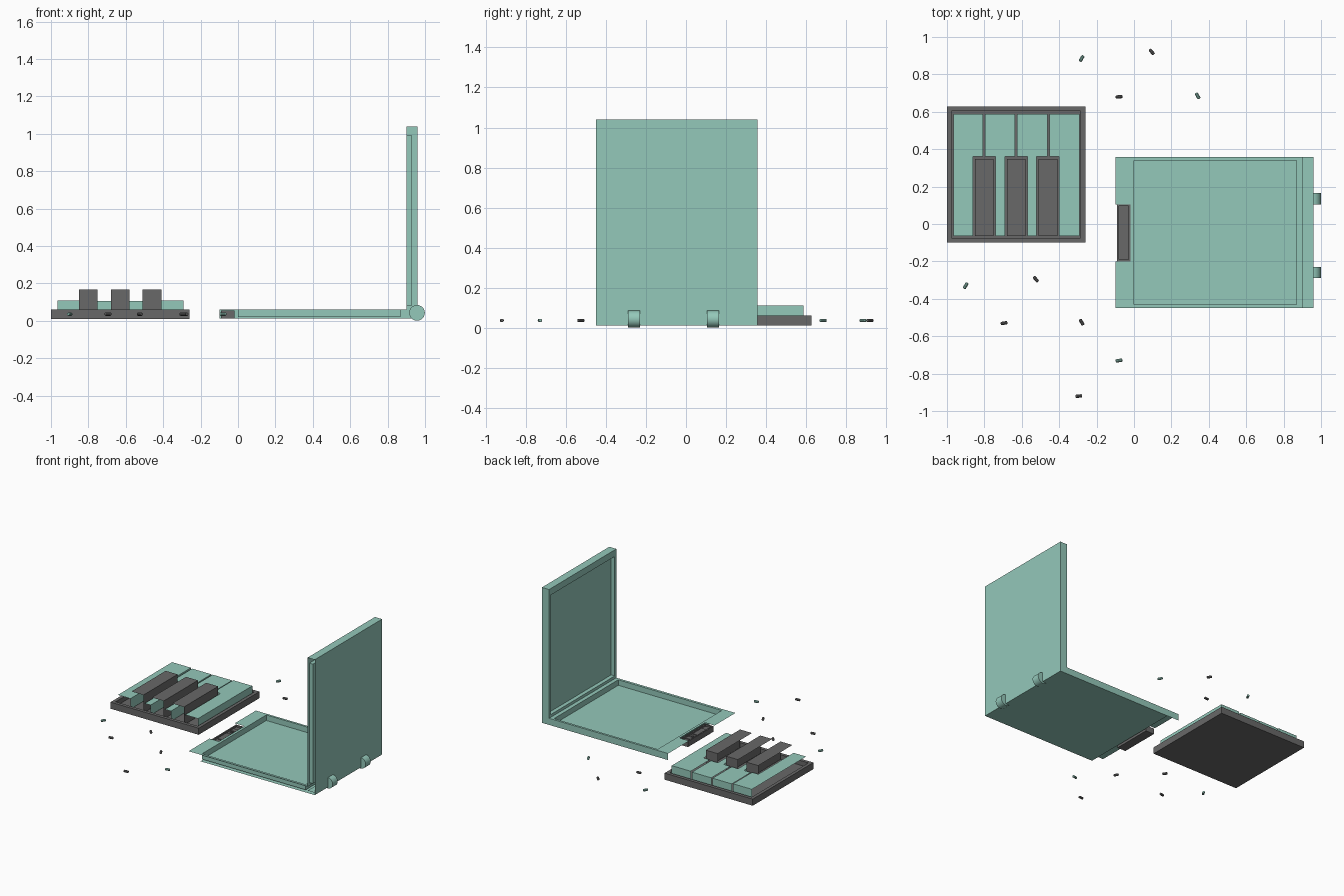
import bpy, bmesh, math
from mathutils import Matrix, Vector

cube = bpy.data.objects.get("Cube")
if cube:
    bpy.data.objects.remove(cube, do_unlink=True)


def material(name, rgb):
    m = bpy.data.materials.new(name)
    m.use_nodes = True
    m.diffuse_color = (*rgb, 1)
    m.node_tree.nodes["Principled BSDF"].inputs["Base Color"].default_value = (*rgb, 1)
    return m


GREEN = material("mint green", (0.296, 0.578, 0.491))
GREY = material("dark grey", (0.14, 0.14, 0.14))


def finish(name, bm, mat):
    mesh = bpy.data.meshes.new(name)
    bm.to_mesh(mesh)
    bm.free()
    mesh.materials.append(mat)
    obj = bpy.data.objects.new(name, mesh)
    bpy.context.collection.objects.link(obj)
    return obj


def box_faces(bm, lo, hi, sides="+x-x+y-y+z-z", inward=False, front_drop=0):
    """Add the chosen sides of a box; inward turns them into a cavity."""
    for i in range(0, len(sides), 2):
        sign, axis = sides[i], "xyz".index(sides[i + 1])
        u, v = (axis + 1) % 3, (axis + 2) % 3
        pts = []
        for a, b in ((lo, lo), (hi, lo), (hi, hi), (lo, hi)):
            p = Vector()
            p[axis] = (hi if sign == "+" else lo)[axis]
            p[u], p[v] = a[u], b[v]
            if p.z == hi[2] and p.y == lo[1]:
                p.z -= front_drop
            pts.append(p)
        if (sign == "-") != inward:
            pts.reverse()
        bm.faces.new([bm.verts.new(p) for p in pts])


def sheet_box(name, mat, lo, hi, sides="+x-x+y-y+z-z", **kw):
    bm = bmesh.new()
    box_faces(bm, lo, hi, sides, **kw)
    return finish(name, bm, mat)


# Case base: open shell with a recessed compartment
Y0, Y1 = -0.45, 0.357
bm = bmesh.new()
box_faces(bm, (-0.1, Y0, 0.012), (0.96, Y1, 0.062), "+y")
box_faces(bm, (0, Y0, 0.012), (0.96, Y1, 0.035), "-z+x")
box_faces(bm, (0, -0.43, 0.02), (0.87, 0.34, 0.062), "+x-x+y-y-z", inward=True)
for lo, hi in (((0, Y0), (0.9, -0.43)), ((0, 0.34), (0.9, Y1)), ((0.87, -0.43), (0.9, 0.34)),
               ((-0.1, Y0), (0, -0.2)), ((-0.1, 0.105), (0, Y1)), ((-0.02, -0.2), (0, 0.105))):
    box_faces(bm, (*lo, 0.06), (*hi, 0.062), "+z")
box_faces(bm, (0.9, Y0, 0.02), (0.96, Y1, 0.03), "+z")
finish("case_base", bm, GREEN)

# Case lid: upright shell with a shallow compartment
bm = bmesh.new()
box_faces(bm, (0.9, Y0, 0.035), (0.96, Y1, 1.04), "+x+y+z")
box_faces(bm, (0.9, -0.43, 0.083), (0.93, 0.34, 0.99), "+x+y-y+z-z", inward=True)
for lo, hi in (((Y0, 0.06), (-0.43, 1.04)), ((0.34, 0.06), (Y1, 1.04)),
               ((-0.43, 0.06), (0.34, 0.083)), ((-0.43, 0.99), (0.34, 1.04))):
    box_faces(bm, (0.9, *lo), (0.91, *hi), "-x")
finish("case_lid", bm, GREEN)

# Hinges
for side, y in (("front", -0.26), ("back", 0.135)):
    bm = bmesh.new()
    bmesh.ops.create_cone(bm, cap_ends=True, segments=24, radius1=0.042, radius2=0.042, depth=0.06,
                          matrix=Matrix.Translation((0.957, y, 0.043)) @ Matrix.Rotation(math.pi / 2, 4, "X"))
    hinge = finish(side + "_hinge", bm, GREEN)
    for p in hinge.data.polygons:
        p.use_smooth = len(p.vertices) == 4

# Latch with a raised frame and small buttons
sheet_box("latch", GREY, (-0.09, -0.2, 0.012), (-0.02, 0.105, 0.042))
bm = bmesh.new()
for lo, hi in (((-0.09, -0.2), (-0.08, 0.105)), ((-0.03, -0.2), (-0.02, 0.105)),
               ((-0.08, -0.2), (-0.03, -0.19)), ((-0.08, 0.095), (-0.03, 0.105))):
    box_faces(bm, (*lo, 0.042), (*hi, 0.055), "+x-x+y-y+z")
finish("latch_frame", bm, GREY)
for name, y0, y1, x in (("latch_slider", -0.14, -0.03, 0.02), ("latch_pin", -0.008, 0.008, 0.008),
                        ("latch_button", 0.02, 0.055, 0.02)):
    sheet_box(name, GREY, (-0.055 - x, y0, 0.042), (-0.055 + x, y1, 0.048))

# Key tray with a raised rim
bm = bmesh.new()
tray_lo, tray_hi = (-1, -0.1, 0.01), (-0.26, 0.628, 0.06)
box_faces(bm, tray_lo, tray_hi, "+x-x+y-y-z")
box_faces(bm, (-0.975, -0.075, 0.025), (-0.285, 0.603, 0.06), "+x-x+y-y-z", inward=True)
for lo, hi in (((-1, -0.1), (-0.26, -0.075)), ((-1, 0.603), (-0.26, 0.628)),
               ((-1, -0.075), (-0.975, 0.603)), ((-0.285, -0.075), (-0.26, 0.603))):
    box_faces(bm, (*lo, 0.05), (*hi, 0.06), "+z")
finish("key_tray", bm, GREY)

# Light keys, notched to clear the dark ones; open at the front and one side
FRONT, BACK, NOTCH = -0.063, 0.588, 0.36
edges = [-0.965, -0.802, -0.63, -0.457, -0.292]
centres = [-0.8, -0.63, -0.46]
for i in range(4):
    xa, xb = edges[i] + (0.005 if i else 0), edges[i + 1] - (0.005 if i < 3 else 0)
    na = centres[i - 1] + 0.06 if i else xa
    nb = centres[i] - 0.06 if i < 3 else xb
    top = 0.11 if i in (0, 3) else 0.106
    bm = bmesh.new()
    box_faces(bm, (na, FRONT, 0.03), (nb, NOTCH, top), "+x+z")
    box_faces(bm, (xa, NOTCH, 0.03), (xb, BACK, top), "+x+y+z")
    finish(f"light_key_{i + 1}", bm, GREEN)

# Dark keys: wedges that rise towards the back
for i, c in enumerate(centres):
    sheet_box(f"dark_key_{i + 1}", GREY, (c - 0.05, FRONT, 0.03), (c + 0.05, 0.347, 0.167),
              "+x+y+z", front_drop=0.036)

# Scattered pellets
pellets = [(GREEN, -0.28, 0.885, 60), (GREEN, 0.34, 0.685, -60), (GREEN, -0.9, -0.33, 60),
           (GREEN, -0.08, -0.73, 10), (GREY, 0.095, 0.92, -50), (GREY, -0.08, 0.68, 5),
           (GREY, -0.525, -0.295, -50), (GREY, -0.695, -0.53, 10), (GREY, -0.28, -0.525, -60),
           (GREY, -0.295, -0.92, 5)]
for i, (mat, x, y, angle) in enumerate(pellets):
    bm = bmesh.new()
    bmesh.ops.create_cone(bm, cap_ends=True, segments=10, radius1=0.009, radius2=0.009, depth=0.036)
    caps = [e for e in bm.edges if abs(e.verts[0].co.z - e.verts[1].co.z) < 0.001]
    bmesh.ops.bevel(bm, geom=caps, offset=0.005, segments=2, profile=0.5, affect="EDGES")
    bm.transform(Matrix.Translation((x, y, 0.036)) @ Matrix.Rotation(math.radians(angle), 4, "Z")
                 @ Matrix.Rotation(math.pi / 2, 4, "Y"))
    finish(f"pellet_{i + 1}", bm, mat)
